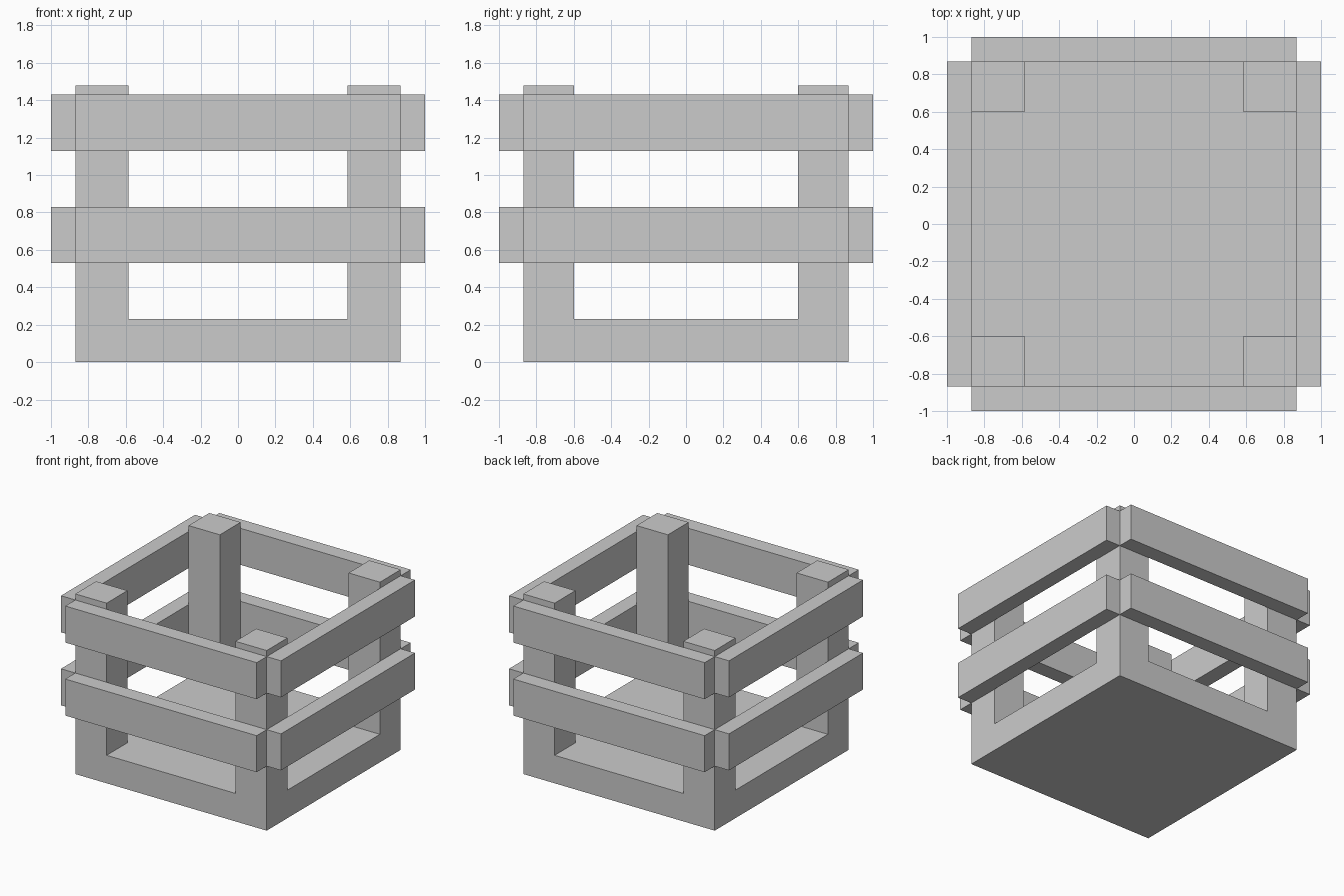
import bpy
import bmesh
from mathutils import Matrix, Vector

if "Cube" in bpy.data.objects:
    bpy.data.objects.remove(bpy.data.objects["Cube"])

HALF = 0.87              # half width of the base
BASE_H, POST_TOP = 0.23, 1.48
POST_X, POST_Y = 0.585, 0.60   # inner edges of the corner posts


def add_box(bm, lo, hi):
    lo, hi = Vector(lo), Vector(hi)
    mat = Matrix.Translation((lo + hi) / 2) @ Matrix.Diagonal((*(hi - lo), 1))
    bmesh.ops.create_cube(bm, size=1, matrix=mat)


def finish(bm, name):
    bmesh.ops.recalc_face_normals(bm, faces=bm.faces[:])
    mesh = bpy.data.meshes.new(name)
    bm.to_mesh(mesh)
    bm.free()
    obj = bpy.data.objects.new(name, mesh)
    bpy.context.collection.objects.link(obj)
    return obj


# Solid floor slab with the four corner posts extruded from its top
bm = bmesh.new()
add_box(bm, (-HALF, -HALF, 0), (HALF, HALF, BASE_H))
for s in (-1, 1):
    for co, no in (((s * POST_X, 0, 0), (1, 0, 0)), ((0, s * POST_Y, 0), (0, 1, 0))):
        geom = bm.verts[:] + bm.edges[:] + bm.faces[:]
        bmesh.ops.bisect_plane(bm, geom=geom, plane_co=co, plane_no=no)
bm.normal_update()
corners = []
for f in bm.faces:
    c = f.calc_center_median()
    if f.normal.z > 0.9 and abs(c.x) > POST_X and abs(c.y) > POST_Y:
        corners.append(f)
tops = bmesh.ops.extrude_discrete_faces(bm, faces=corners)["faces"]
for v in {v for f in tops for v in f.verts}:
    v.co.z = POST_TOP
finish(bm, "base_with_posts")

# Two rows of slats around the four sides
for row, z in (("lower", 0.53), ("upper", 1.13)):
    for side, s in (("front", -1), ("back", 1)):
        bm = bmesh.new()
        y0, y1 = sorted((s * HALF, s * 1.0))
        add_box(bm, (-HALF, y0, z), (HALF, y1, z + 0.30))
        finish(bm, f"{row}_{side}_slat")
    for side, s in (("left", -1), ("right", 1)):
        bm = bmesh.new()
        x0, x1 = sorted((s * HALF, s * 1.0))
        add_box(bm, (x0, -HALF, z), (x1, HALF, z + 0.30))
        finish(bm, f"{row}_{side}_slat")
